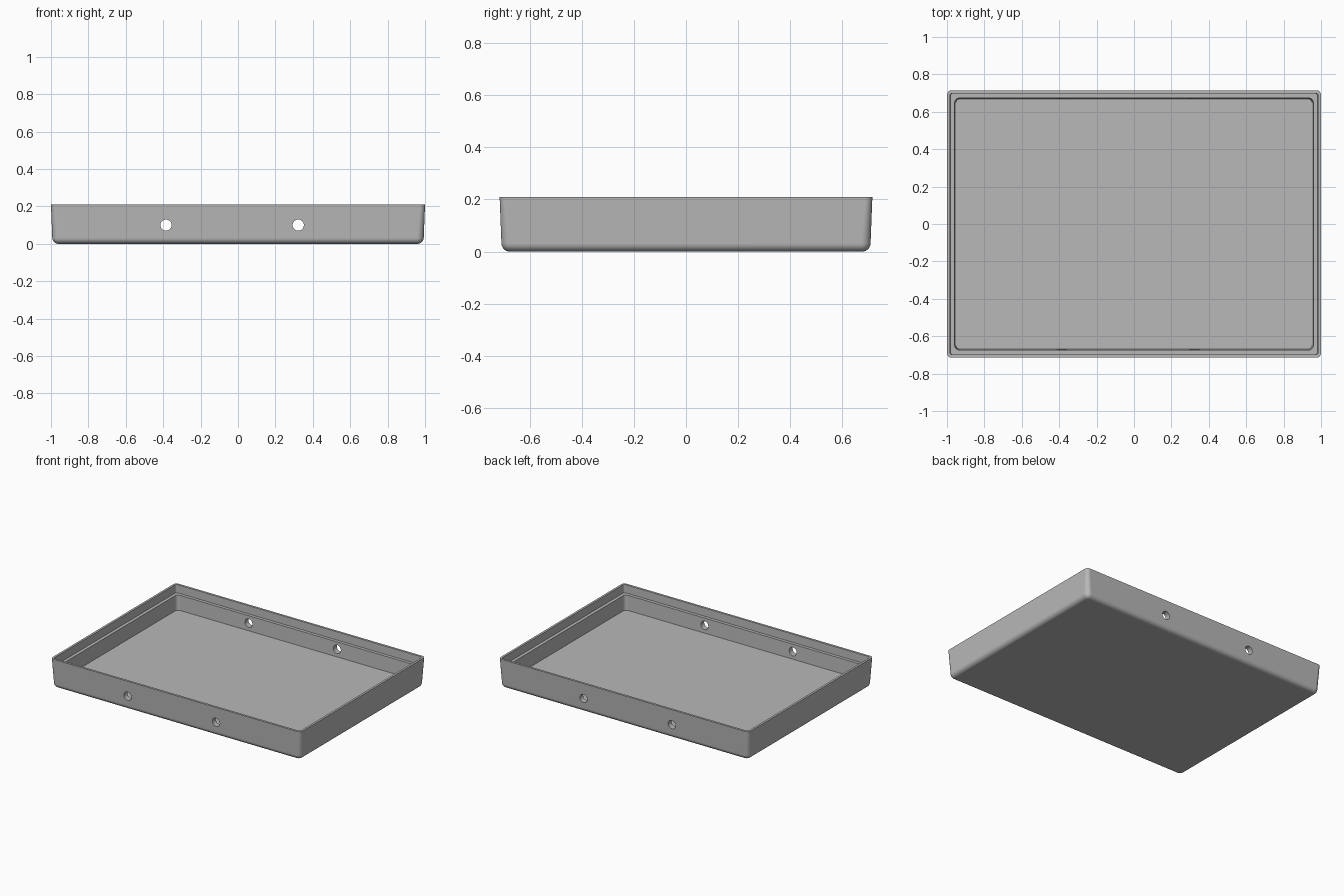
import bpy
import bmesh
import math

if "Cube" in bpy.data.objects:
    bpy.data.objects.remove(bpy.data.objects["Cube"], do_unlink=True)

HALF_X, HALF_Y, HEIGHT = 1.0, 0.715, 0.21
FLOOR, LEDGE, FILLET = 0.046, 0.152, 0.032

grey = bpy.data.materials.new("plain grey")
grey.use_nodes = True
colour = (0.48, 0.48, 0.48, 1)
grey.diffuse_color = colour
grey.node_tree.nodes["Principled BSDF"].inputs["Base Color"].default_value = colour


def rounded_loop(bm, inset, z, radius, steps=6):
    """Rounded rectangle of vertices, inset from the outer size."""
    verts = []
    corners = [(1, 1), (-1, 1), (-1, -1), (1, -1)]
    for i, (sx, sy) in enumerate(corners):
        cx = sx * (HALF_X - inset - radius)
        cy = sy * (HALF_Y - inset - radius)
        for k in range(steps + 1):
            a = math.pi / 2 * (i + k / steps)
            verts.append(bm.verts.new((cx + radius * math.cos(a),
                                       cy + radius * math.sin(a), z)))
    return verts


# Wall section (inset, height, corner radius): underside, fillet, rim, ledge, floor
draft = 0.007
section = []
for k in range(7):
    a = math.pi / 2 * k / 6
    inset = draft + FILLET * (1 - math.sin(a))
    section.append((inset, FILLET * (1 - math.cos(a)), 0.036 - 0.9 * (inset - draft)))
section += [
    (0.0, HEIGHT, 0.025),
    (0.016, HEIGHT, 0.012),
    (0.018, LEDGE, 0.012),
    (0.041, LEDGE, 0.026),
    (0.046, FLOOR, 0.026),
]

# Tray shell
bm = bmesh.new()
loops = [rounded_loop(bm, *ring) for ring in section]
for lower, upper in zip(loops, loops[1:]):
    for i in range(len(lower)):
        j = (i + 1) % len(lower)
        bm.faces.new((lower[i], lower[j], upper[j], upper[i]))
bm.faces.new(loops[0][::-1])
bm.faces.new(loops[-1])
bmesh.ops.recalc_face_normals(bm, faces=bm.faces)
mesh = bpy.data.meshes.new("tray")
bm.to_mesh(mesh)
bm.free()
mesh.materials.append(grey)
tray = bpy.data.objects.new("tray", mesh)
bpy.context.collection.objects.link(tray)

# Round holes through the front and back walls
for x in (-0.385, 0.322):
    bpy.ops.mesh.primitive_cylinder_add(vertices=32, radius=0.03, depth=2,
                                        location=(x, 0, 0.1),
                                        rotation=(math.pi / 2, 0, 0))
    cutter = bpy.context.object
    cutter.name = "hole_cutter"
    cutter.hide_render = True
    cutter.data.materials.append(grey)
    bpy.ops.object.select_all(action="DESELECT")
    tray.select_set(True)
    bpy.context.view_layer.objects.active = tray
    cut = tray.modifiers.new("hole", "BOOLEAN")
    cut.operation = "DIFFERENCE"
    cut.solver = "EXACT"
    cut.object = cutter
    bpy.ops.object.modifier_apply(modifier=cut.name)
    bpy.data.objects.remove(cutter, do_unlink=True)

# Smooth fillets with flat walls
bpy.ops.object.shade_smooth_by_angle(angle=math.radians(30))
weighted = tray.modifiers.new("flat walls", "WEIGHTED_NORMAL")
weighted.keep_sharp = True
